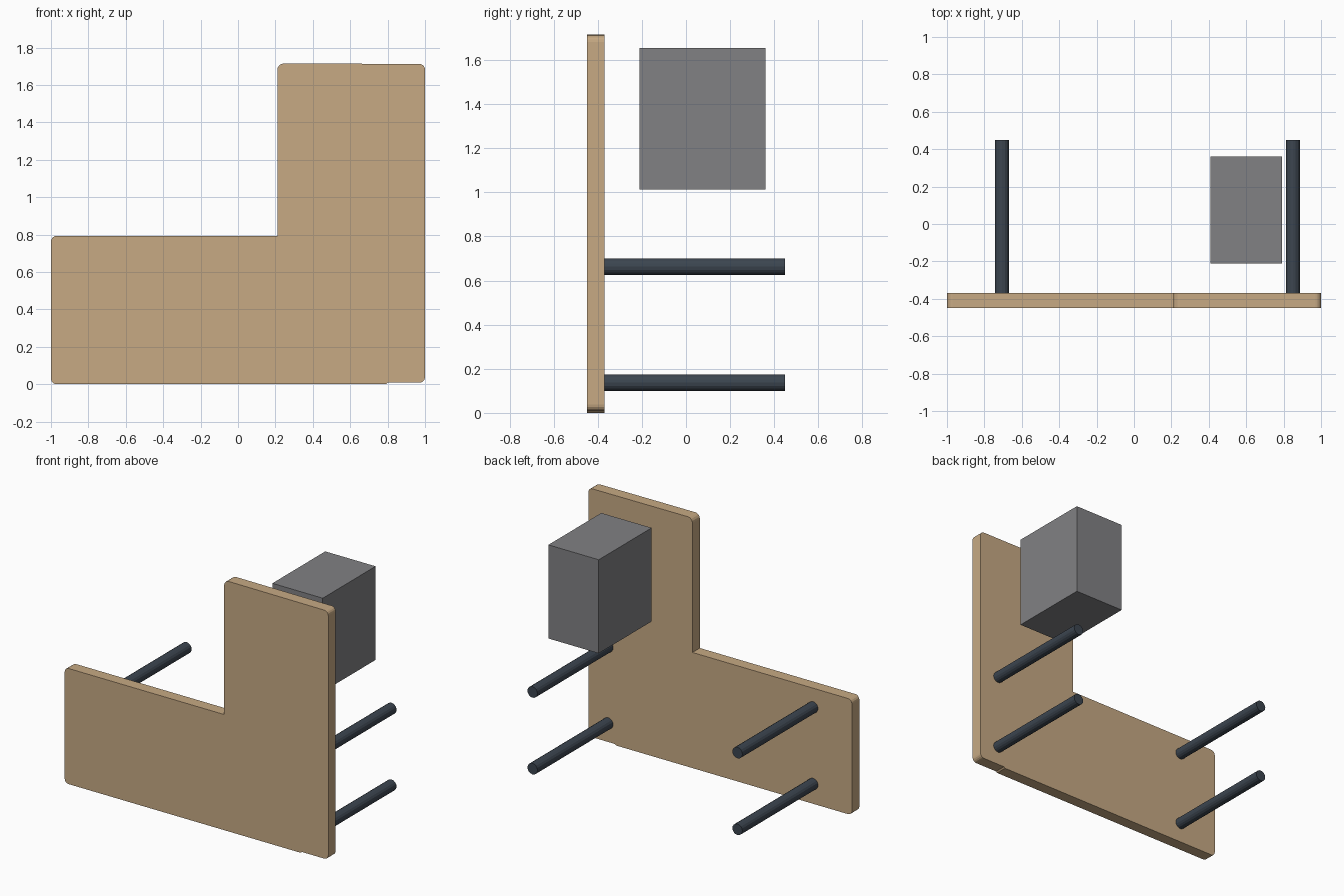
import bpy, bmesh
from math import pi, sin, cos
from mathutils import Matrix, Vector

if "Cube" in bpy.data.objects:
    bpy.data.objects.remove(bpy.data.objects["Cube"])


def material(name, rgb):
    m = bpy.data.materials.new(name)
    m.diffuse_color = (*rgb, 1)
    m.use_nodes = True
    m.node_tree.nodes["Principled BSDF"].inputs["Base Color"].default_value = m.diffuse_color
    return m


def finish(name, bm, mat):
    bmesh.ops.recalc_face_normals(bm, faces=bm.faces)
    me = bpy.data.meshes.new(name)
    bm.to_mesh(me)
    bm.free()
    me.materials.append(mat)
    ob = bpy.data.objects.new(name, me)
    bpy.context.collection.objects.link(ob)
    return ob


wood = material("tan_board", (0.57, 0.40, 0.23))
steel = material("dark_steel", (0.045, 0.06, 0.08))
grey = material("grey_block", (0.22, 0.22, 0.23))

FRONT, FACE, BACK = -0.45, -0.37, 0.45

# L-shaped board: x, z, corner radius; the last bottom stretch steps up slightly
corners = [(-1, 0, 0.03), (0.79, 0, 0), (0.80, 0.008, 0), (1, 0.008, 0.03),
           (1, 1.712, 0.03), (0.21, 1.715, 0.035), (0.21, 0.793, 0), (-1, 0.793, 0.03)]
outline = []
for i, (x, z, r) in enumerate(corners):
    p = Vector((x, z))
    if r == 0:
        outline.append(p)
        continue
    a = (Vector(corners[i - 1][:2]) - p).normalized() * r
    b = (Vector(corners[(i + 1) % len(corners)][:2]) - p).normalized() * r
    for k in range(5):
        t = k / 4 * pi / 2
        outline.append(p + a * (1 - sin(t)) + b * (1 - cos(t)))

bm = bmesh.new()
face = bm.faces.new([bm.verts.new((p.x, FRONT, p.y)) for p in outline])
ext = bmesh.ops.extrude_face_region(bm, geom=[face], use_keep_orig=True)
bmesh.ops.translate(bm, vec=(0, FACE - FRONT, 0),
                    verts=[g for g in ext["geom"] if isinstance(g, bmesh.types.BMVert)])
finish("l_board", bm, wood)

# Four rods sticking out of the back of the board
for side, x in (("left", -0.705), ("right", 0.85)):
    for level, z in (("lower", 0.137), ("upper", 0.663)):
        bm = bmesh.new()
        place = Matrix.Translation((x, (FACE + BACK) / 2, z)) @ Matrix.Rotation(pi / 2, 4, 'X')
        bmesh.ops.create_cone(bm, cap_ends=True, segments=16, radius1=0.038,
                              radius2=0.038, depth=BACK - FACE, matrix=place)
        finish(f"{side}_{level}_rod", bm, steel)

# Floating block behind the upright
bm = bmesh.new()
bmesh.ops.create_cube(bm, size=1, matrix=Matrix.Translation((0.60, 0.075, 1.334))
                      @ Matrix.Diagonal((0.382, 0.573, 0.642, 1)))
finish("rear_block", bm, grey)
